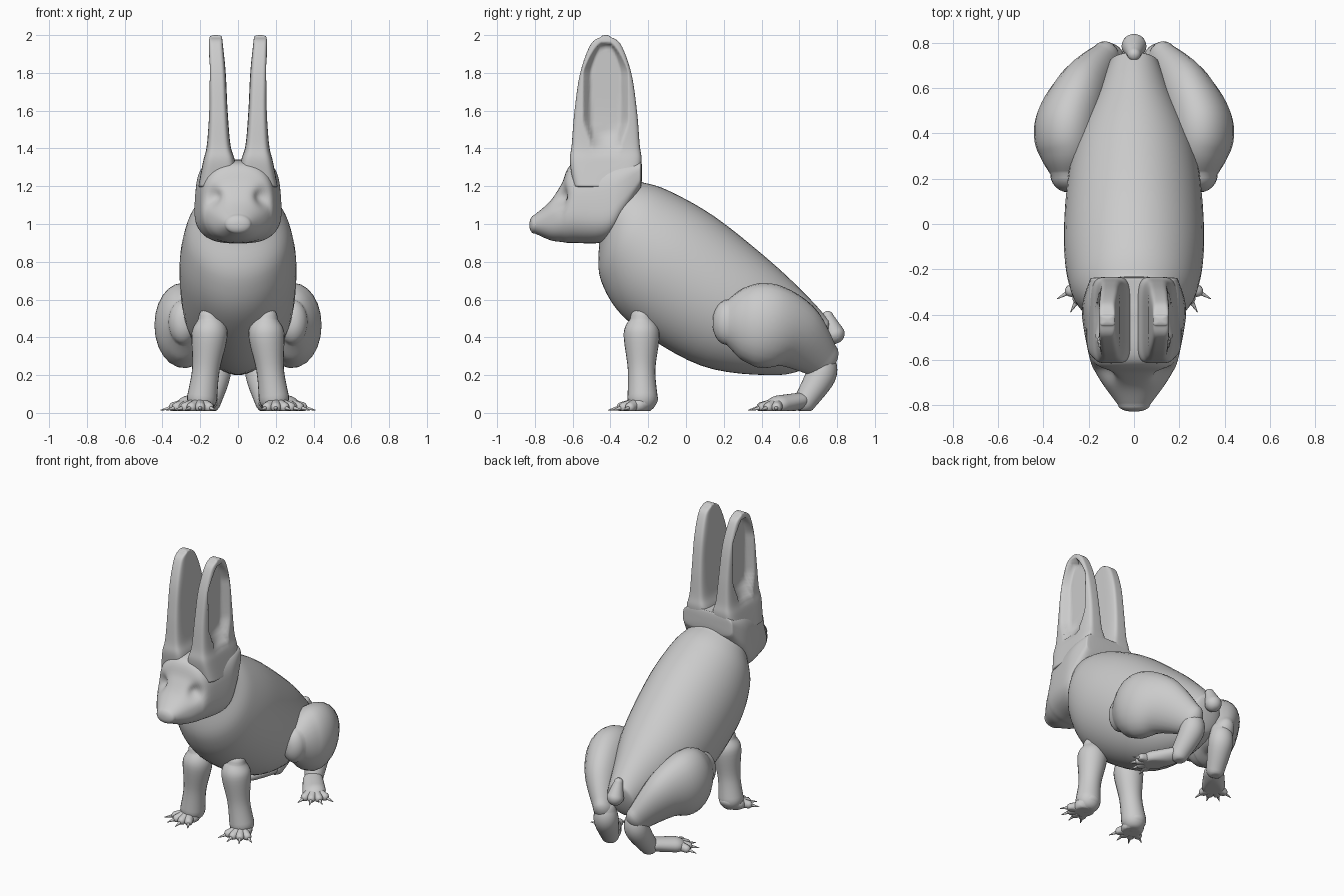
import bpy
import bmesh
import math
from mathutils import Vector

default_cube = bpy.data.objects.get("Cube")
if default_cube:
    bpy.data.objects.remove(default_cube, do_unlink=True)

grey = bpy.data.materials.new("soft_grey")
grey.use_nodes = True
grey.diffuse_color = (.6, .6, .6, 1)
shader = grey.node_tree.nodes["Principled BSDF"]
shader.inputs["Base Color"].default_value = grey.diffuse_color

AXIS_X, AXIS_Y, AXIS_Z = Vector((1, 0, 0)), Vector((0, 1, 0)), Vector((0, 0, 1))
GROUND = .01


def smooth_keys(keys, steps=6):
    """Pass a Catmull-Rom spline through tuples of any length."""
    result = []
    for i, (start, end) in enumerate(zip(keys, keys[1:])):
        before = keys[max(i - 1, 0)]
        after = keys[min(i + 2, len(keys) - 1)]
        for step in range(steps):
            t = step / steps
            result.append([
                b + t / 2 * (c - a + t * (2 * a - 5 * b + 4 * c - d
                                          + t * (3 * (b - c) + d - a)))
                for a, b, c, d in zip(before, start, end, after)])
    return result + [list(keys[-1])]


def section(centre, across, upright, squareness=2, count=48):
    """Superellipse ring spanned by two half axes."""
    def bend(value):
        return math.copysign(abs(value) ** (2 / squareness), value)
    angles = [math.tau * i / count for i in range(count)]
    return [centre + across * bend(math.cos(a)) + upright * bend(math.sin(a))
            for a in angles]


def centroid(ring):
    return sum(ring, Vector()) / len(ring)


def dome(end, neighbour, length, steps=6):
    """Rings that round off an open end, from the rim outwards."""
    middle = centroid(end)
    push = (middle - centroid(neighbour)).normalized() * length
    rings = []
    for step in range(1, steps):
        a = math.pi / 2 * step / steps
        rings.append([middle + (p - middle) * math.cos(a) + push * math.sin(a)
                      for p in end])
    return rings


def loft(name, rings, first_cap, last_cap, mirror=True, sculpt=None):
    """Skin the rings, round both ends and shade smooth."""
    rings = (dome(rings[0], rings[1], first_cap)[::-1] + rings
             + dome(rings[-1], rings[-2], last_cap))
    bm = bmesh.new()
    loops = []
    for ring in rings:
        points = [sculpt(p) if sculpt else p for p in ring]
        loops.append([bm.verts.new((p.x, p.y, max(p.z, GROUND))) for p in points])
    for lower, upper in zip(loops, loops[1:]):
        for i in range(len(lower)):
            bm.faces.new((lower[i - 1], lower[i], upper[i], upper[i - 1]))
    bm.faces.new(loops[0])
    bm.faces.new(loops[-1])
    bmesh.ops.recalc_face_normals(bm, faces=bm.faces[:])
    for face in bm.faces:
        face.smooth = True
    mesh = bpy.data.meshes.new(name)
    bm.to_mesh(mesh)
    bm.free()
    mesh.materials.append(grey)
    obj = bpy.data.objects.new(name, mesh)
    bpy.context.collection.objects.link(obj)
    if mirror:
        modifier = obj.modifiers.new("Mirror", 'MIRROR')
        modifier.use_mirror_merge = False


def limb(name, keys, stretch=1, mirror=True, count=24):
    """Round-ended tube through points with a radius each."""
    path = smooth_keys(keys)
    centres = [Vector((x, y, z)) for x, y, z, radius in path]
    rings = []
    for i, centre in enumerate(centres):
        along = centres[min(i + 1, len(path) - 1)] - centres[max(i - 1, 0)]
        along.normalize()
        across = (AXIS_X - along * along.x).normalized()
        upright = along.cross(across)
        radius = path[i][-1]
        rings.append(section(centre, across * radius,
                             upright * radius * stretch, count=count))
    loft(name, rings, path[0][-1], path[-1][-1], mirror)


def foot(name, heel, ball, heading):
    """Sole with four fanned toes and pointed claws."""
    limb(name + "_soles", [(*heel, .06, .065), (*ball, .04, .075)], stretch=.7)
    for toe in range(4):
        angle = math.radians(heading + 30 * toe)
        aim = Vector((math.cos(angle), math.sin(angle), 0))
        root = Vector((*ball, .05))
        knuckle = root + aim * .09 - AXIS_Z * .02
        tip = root + aim * .16 - AXIS_Z * .035
        limb(f"{name}_toe_{toe}", [(*root, .035), (*knuckle, .027)], count=16)
        limb(f"{name}_claw_{toe}", [(*knuckle, .015), (*tip, .002)], count=8)


# Body: back line y and z, belly line y and z, half width
rings = []
for back_y, back_z, belly_y, belly_z, width in smooth_keys([
        (-.23, 1.22, -.46, .9, .22),
        (-.1, 1.18, -.45, .7, .28),
        (.15, 1.04, -.3, .48, .31),
        (.45, .8, .08, .25, .28),
        (.64, .62, .48, .2, .17),
        (.75, .5, .67, .25, .11)]):
    back, belly = Vector((0, back_y, back_z)), Vector((0, belly_y, belly_z))
    rings.append(section((back + belly) / 2, AXIS_X * width, (back - belly) / 2))
loft("body", rings, .05, .03, mirror=False)


# Head: y, chin z, crown z, half width
def eye_sockets(point):
    side = math.copysign(1, point.x)
    gap = point - Vector((.14 * side, -.67, 1.14))
    dent = .03 * math.exp(-(gap.length / .05) ** 2)
    return point + (AXIS_Y - AXIS_X * side) * dent


rings = []
for y, chin, crown, width in smooth_keys([
        (-.8, .95, 1.05, .07),
        (-.72, .915, 1.12, .13),
        (-.66, .905, 1.21, .17),
        (-.6, .9, 1.32, .2),
        (-.42, .91, 1.34, .235),
        (-.33, 1.03, 1.34, .235),
        (-.24, 1.19, 1.34, .21)]):
    ring = section(Vector((0, y, (chin + crown) / 2)), AXIS_X * width,
                   AXIS_Z * (crown - chin) / 2, squareness=4.5 + 3 * y, count=64)
    for point in ring:
        point.x *= 1 - max(0, point.z - 1) / 3
    rings.append(ring)
loft("head", rings, .03, .01, mirror=False, sculpt=eye_sockets)


# Ears: upright blades, hollowed on the outer side
EAR_Y = -.425


def ear_hollow(point):
    height = (point.z - 1.36) / .6
    if point.x < .11 or not 0 < height < 1:
        return point
    reach = .12 * min(1, .4 + 2 * height, 2 * math.sqrt(1 - height))
    inside = 1 - abs(point.y - EAR_Y) / reach
    return point - AXIS_X * .05 * min(1, max(0, 3 * inside), 5 * height)


rings = []
for z, depth, inner, outer in smooth_keys([
        (1.2, .17, 0, .21),
        (1.33, .19, .015, .185),
        (1.42, .18, .04, .165),
        (1.6, .165, .055, .155),
        (1.8, .135, .065, .155),
        (1.95, .08, .08, .155),
        (1.99, .025, .085, .15)], steps=8):
    rings.append(section(Vector(((inner + outer) / 2, EAR_Y, z)),
                         AXIS_X * (outer - inner) / 2, AXIS_Y * depth,
                         squareness=5, count=96))
loft("ears", rings, .01, .01, sculpt=ear_hollow)

# Tail and legs
limb("tail", [(0, .75, .51, .03), (0, .785, .42, .055)], mirror=False)
limb("front_legs", [(.15, -.235, .5, .06), (.15, -.235, .42, .095),
                    (.17, -.235, .23, .073), (.19, -.23, .08, .08)])
limb("thighs", [(.29, .22, .48, .08), (.29, .31, .475, .13), (.29, .43, .46, .15),
                (.23, .57, .41, .125), (.13, .72, .28, .07)], stretch=1.5)
limb("shanks", [(.12, .72, .28, .07), (.12, .715, .2, .08),
                (.15, .63, .06, .06)])

# Feet
foot("front_feet", heel=(.19, -.21), ball=(.2, -.25), heading=-120)
foot("hind_feet", heel=(.17, .59), ball=(.25, .49), heading=-96)
